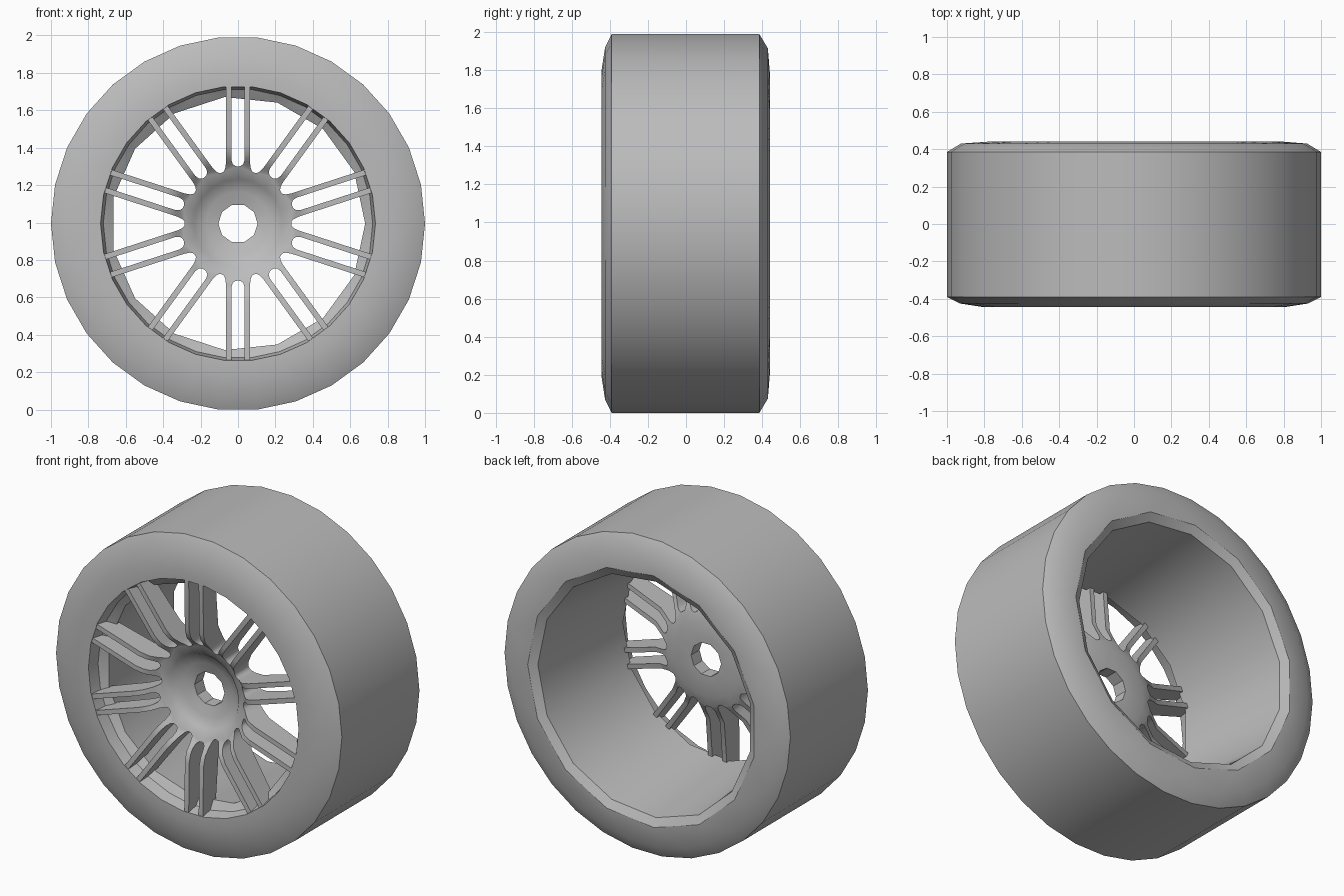
import bpy, bmesh, math

if "Cube" in bpy.data.objects:
    bpy.data.objects.remove(bpy.data.objects["Cube"])

CZ = 0.9945  # axle height
grey = bpy.data.materials.new("plain grey")
grey.diffuse_color = (0.5, 0.5, 0.5, 1)
grey.use_nodes = True
grey.node_tree.nodes["Principled BSDF"].inputs["Base Color"].default_value = grey.diffuse_color


def ring(bm, y, r, n):
    """Circle of n vertices about the y axle."""
    return [bm.verts.new((r * math.cos(2 * math.pi * i / n), y,
                          CZ + r * math.sin(2 * math.pi * i / n))) for i in range(n)]


def bridge(bm, a, b):
    """Join two rings with equal counts, or counts in the ratio 2:1."""
    if len(a) < len(b):
        a, b = b, a
    m = len(b)
    if len(a) == m:
        for i in range(m):
            j = (i + 1) % m
            bm.faces.new((a[i], a[j], b[j], b[i]))
        return
    for i in range(m):
        j = (i + 1) % m
        p, q, s = a[2 * i], a[2 * i + 1], a[(2 * i + 2) % len(a)]
        bm.faces.new((p, q, b[i]))
        bm.faces.new((q, s, b[j]))
        bm.faces.new((q, b[j], b[i]))


def lathe(bm, profile, closed):
    rings = [ring(bm, *p) for p in profile]
    for a, b in zip(rings, rings[1:]):
        bridge(bm, a, b)
    if closed:
        bridge(bm, rings[-1], rings[0])


def finish(bm, name, angle):
    bmesh.ops.remove_doubles(bm, verts=bm.verts[:], dist=0.0008)
    bmesh.ops.recalc_face_normals(bm, faces=bm.faces[:])
    me = bpy.data.meshes.new(name)
    bm.to_mesh(me)
    bm.free()
    ob = bpy.data.objects.new(name, me)
    bpy.context.collection.objects.link(ob)
    me.materials.append(grey)
    bpy.ops.object.select_all(action='DESELECT')
    ob.select_set(True)
    bpy.context.view_layer.objects.active = ob
    bpy.ops.object.shade_smooth_by_angle(angle=math.radians(angle))


def lerp(table, r):
    if r <= table[0][0]:
        return table[0][1]
    for (r0, y0), (r1, y1) in zip(table, table[1:]):
        if r <= r1:
            return y0 + (y1 - y0) * (r - r0) / (r1 - r0)
    return table[-1][1]


# tyre with rim barrel: (y, radius, sides), closed loop
bm = bmesh.new()
lathe(bm, [(-0.445, 0.735, 30), (-0.445, 0.80, 30), (-0.425, 0.93, 30),
           (-0.39, 1.0, 30), (0.385, 1.0, 30), (0.43, 0.925, 30),
           (0.44, 0.80, 15), (0.41, 0.75, 15), (-0.29, 0.685, 15),
           (-0.34, 0.68, 15), (-0.37, 0.72, 30)], True)
finish(bm, "tyre_and_rim", 28)

# spokes: rows of (offset, distance) for the inner and outer edge of one bar
S, C = math.sin(math.pi / 10), math.cos(math.pi / 10)
inner = [(0, 0.24), (0, 0.305), (0.014, 0.307), (0.028, 0.318), (0.035, 0.34),
         (0.035, 0.37), (0.035, 0.42), (0.035, 0.73)]
outer = [(0.24 * S, 0.24 * C), (0.285 * S, 0.285 * C), (0.077, 0.277), (0.069, 0.292),
         (0.065, 0.32), (0.065, 0.36), (0.065, 0.42), (0.065, 0.73)]
front_y = [(0.24, -0.335), (0.30, -0.36), (0.36, -0.42), (0.42, -0.438), (0.74, -0.443)]
back_y = [(0.24, -0.20), (0.30, -0.22), (0.42, -0.29), (0.74, -0.32)]

bm = bmesh.new()
for k in range(10):
    t = k * math.pi / 5
    for side in (1, -1):
        def vert(p, table):
            u, v = p[0] * side, p[1]
            y = lerp(table, math.hypot(u, v))
            return bm.verts.new((u * math.cos(t) + v * math.sin(t), y,
                                 CZ + v * math.cos(t) - u * math.sin(t)))
        fi, fo, bi, bo = [[vert(p, tab) for p in edge] for tab in (front_y, back_y)
                          for edge in (inner, outer)]
        for i in range(len(inner) - 1):
            bm.faces.new((fi[i], fi[i + 1], fo[i + 1], fo[i]))
            bm.faces.new((bi[i], bo[i], bo[i + 1], bi[i + 1]))
            if i > 0:
                bm.faces.new((fi[i], bi[i], bi[i + 1], fi[i + 1]))
                bm.faces.new((fo[i], fo[i + 1], bo[i + 1], bo[i]))

# dished hub with a centre bore
hub = [(-0.335, 0.24, 20), (-0.325, 0.232, 20), (-0.305, 0.17, 20), (-0.285, 0.105, 10),
       (-0.20, 0.105, 10), (-0.20, 0.24, 20)]
lathe(bm, hub, False)
finish(bm, "hub_and_spokes", 35)
